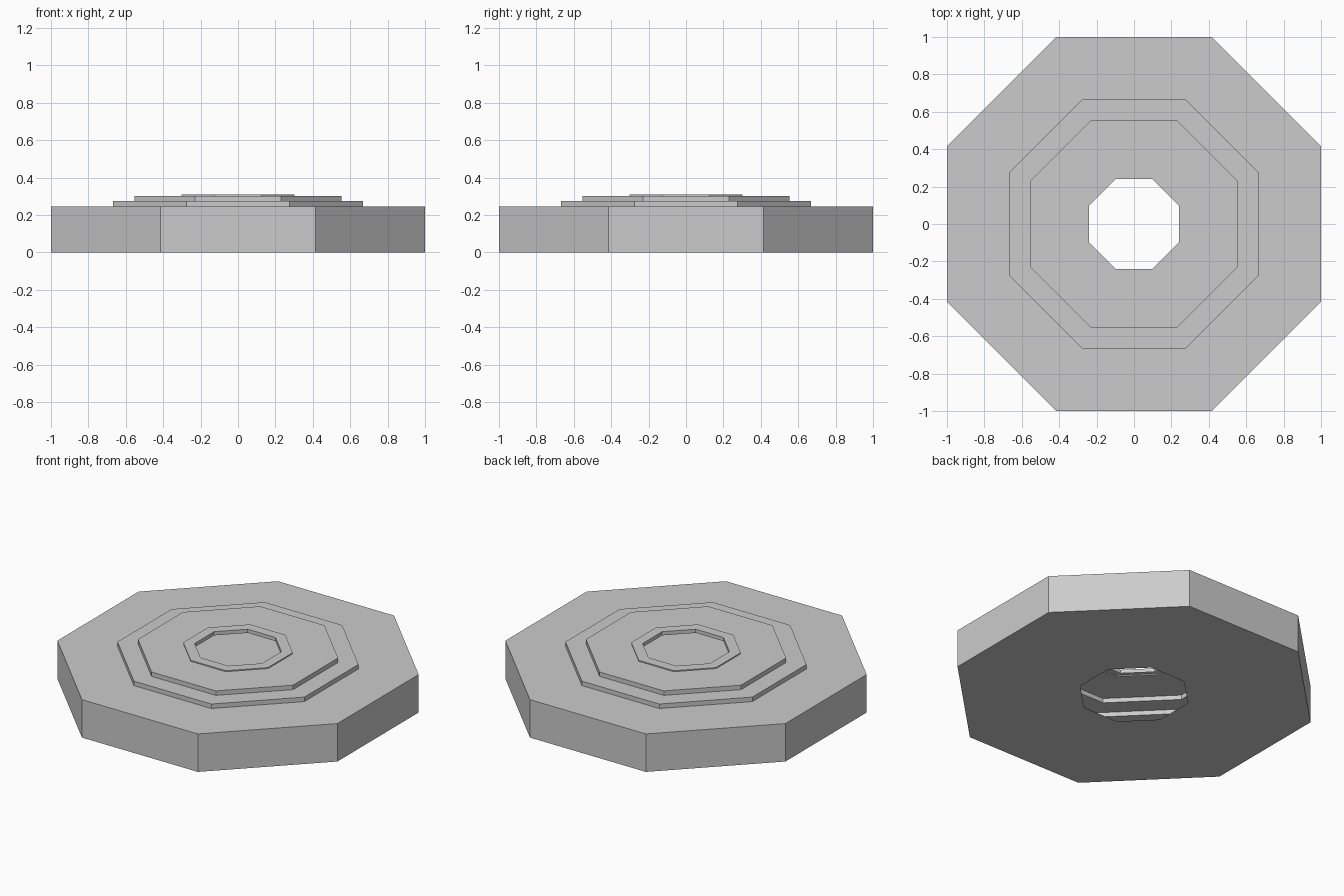
import bpy, bmesh, math

if "Cube" in bpy.data.objects:
    bpy.data.objects.remove(bpy.data.objects["Cube"])

SIDES = 8


def lathe(name, profile):
    """Sweep (apothem, z) points round the z axis as an octagonal sheet."""
    bm = bmesh.new()
    rings = []
    for apothem, z in profile:
        r = apothem / math.cos(math.pi / SIDES)
        rings.append([bm.verts.new((r * math.cos((i + 0.5) * math.tau / SIDES),
                                    r * math.sin((i + 0.5) * math.tau / SIDES), z))
                      for i in range(SIDES)])
    for low, high in zip(rings, rings[1:]):
        for i in range(SIDES):
            j = (i + 1) % SIDES
            bm.faces.new((low[i], low[j], high[j], high[i]))
    mesh = bpy.data.meshes.new(name)
    bm.to_mesh(mesh)
    bm.free()
    obj = bpy.data.objects.new(name, mesh)
    bpy.context.collection.objects.link(obj)
    return obj


# hollow stepped body, open at the bottom centre
lathe("stepped_body", [(0.305, 0), (1, 0), (1, 0.245), (0.667, 0.245),
                       (0.667, 0.274), (0.554, 0.274), (0.554, 0.303),
                       (0.303, 0.303)])

# thin collar around the top opening, turned down inside
lathe("top_collar", [(0.303, 0.303), (0.303, 0.31), (0.24, 0.31), (0.24, 0.286)])
